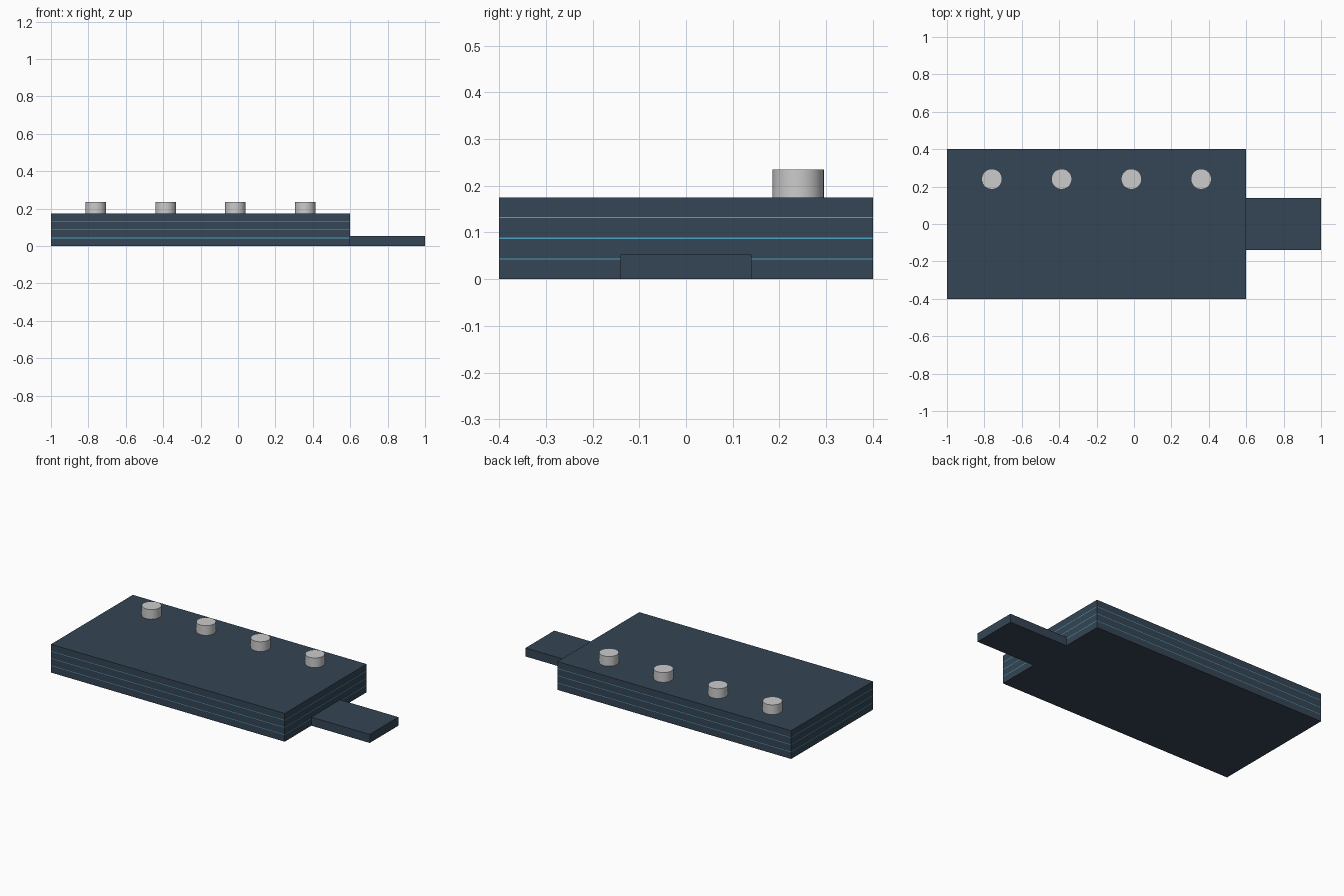
import bpy
import math

if "Cube" in bpy.data.objects:
    bpy.data.objects.remove(bpy.data.objects["Cube"])


def material(name, color):
    m = bpy.data.materials.new(name)
    m.diffuse_color = color
    m.use_nodes = True
    m.node_tree.nodes["Principled BSDF"].inputs["Base Color"].default_value = m.diffuse_color
    return m


navy = material("navy", (0.035, 0.06, 0.09, 1))
blue = material("blue", (0.08, 0.38, 0.55, 1))


def box(name, x, y, z, mat):
    bpy.ops.mesh.primitive_cube_add(
        size=1, location=[(a + b) / 2 for a, b in (x, y, z)])
    ob = bpy.context.object
    ob.name = name
    ob.scale = [b - a for a, b in (x, y, z)]
    bpy.ops.object.transform_apply(location=False, rotation=False, scale=True)
    ob.data.materials.append(mat)
    return ob


TOP, LAYERS, SEAM = 0.175, 4, 0.003
pitch = (TOP + SEAM) / LAYERS

# Stacked plates with thin blue seams between them
for i in range(LAYERS):
    z = i * pitch
    box(f"plate_{i + 1}", (-1, 0.6), (-0.4, 0.4), (z, z + pitch - SEAM), navy)
    if i < LAYERS - 1:
        box(f"seam_{i + 1}", (-1, 0.6), (-0.4, 0.4),
            (z + pitch - SEAM, z + pitch), blue)

# Connector tab on the right end
box("tab", (0.6, 1), (-0.14, 0.14), (0, 0.053), navy)

# Row of pegs near the back edge
for i in range(4):
    bpy.ops.mesh.primitive_cylinder_add(
        vertices=32, radius=0.055, depth=0.06,
        location=(-0.76 + i * 0.373, 0.24, TOP + 0.03))
    peg = bpy.context.object
    peg.name = f"peg_{i + 1}"
    bpy.ops.object.shade_smooth_by_angle(angle=math.radians(30))
